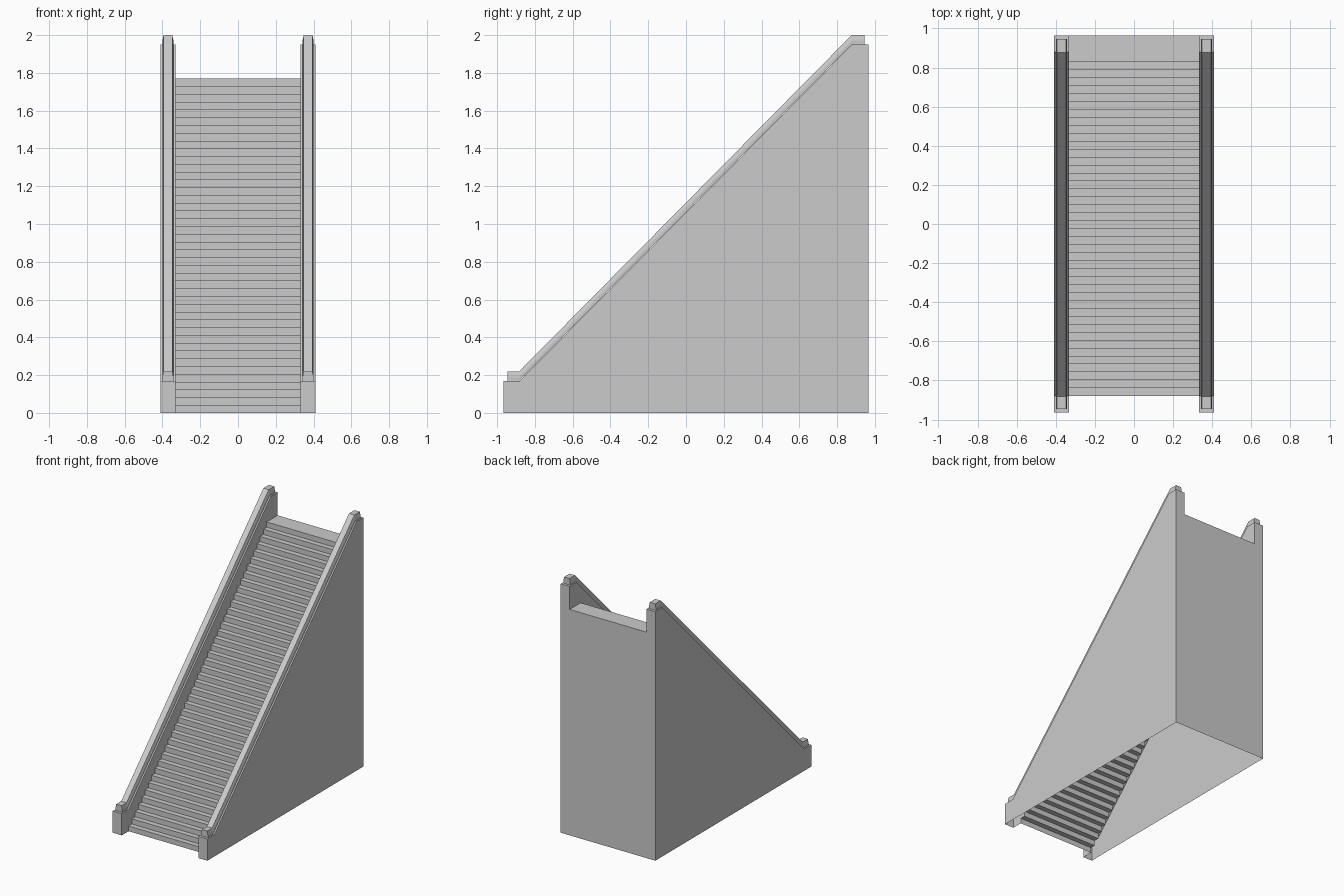
import bpy
import bmesh

STEPS = 43
HALF_OUT, HALF_IN = 0.41, 0.332
FRONT, BACK = -0.965, 0.965
STEP_Y0, STEP_Y1, STEP_TOP = -0.88, 0.87, 1.77

cube = bpy.data.objects.get("Cube")
if cube:
    bpy.data.objects.remove(cube, do_unlink=True)

grey = bpy.data.materials.new("plain grey")
grey.use_nodes = True
COLOUR = (0.6, 0.6, 0.6, 1)
grey.diffuse_color = COLOUR
grey.node_tree.nodes["Principled BSDF"].inputs["Base Color"].default_value = COLOUR


def make_object(name, bm):
    mesh = bpy.data.meshes.new(name)
    bm.to_mesh(mesh)
    bm.free()
    mesh.materials.append(grey)
    obj = bpy.data.objects.new(name, mesh)
    bpy.context.collection.objects.link(obj)
    return obj


def face(bm, points):
    return bm.faces.new([bm.verts.new(p) for p in points])


def loft(bm, sections, closed=False):
    """Join neighbouring rows of points with quads."""
    rows = [[bm.verts.new(p) for p in row] for row in sections]
    for a, b in zip(rows, rows[1:]):
        n = len(a)
        for i in range(n if closed else n - 1):
            j = (i + 1) % n
            bm.faces.new((a[i], a[j], b[j], b[i]))
    return rows


# Side profiles in (y, z)
wall_top = [(FRONT, 0.17), (-0.88, 0.17), (0.88, 1.95), (BACK, 1.95)]
rail_path = [(-0.945, 0.17), (-0.883, 0.17), (0.877, 1.95), (0.945, 1.95)]
run = (STEP_Y1 - STEP_Y0) / STEPS
rise = STEP_TOP / STEPS
stair = [(STEP_Y0, 0)]
for i in range(STEPS):
    y = STEP_Y0 + i * run
    stair += [(y, (i + 1) * rise), (y + run, (i + 1) * rise)]
stair[-1] = (BACK, STEP_TOP)

# Stair surface, open underneath
bm = bmesh.new()
loft(bm, [[(-HALF_IN, y, z), (HALF_IN, y, z)] for y, z in stair])
bmesh.ops.recalc_face_normals(bm, faces=bm.faces)
if sum(f.normal.z for f in bm.faces) < 0:
    bmesh.ops.reverse_faces(bm, faces=bm.faces)
make_object("stairs", bm)

# Back panel
bm = bmesh.new()
face(bm, [(HALF_IN, BACK, 0), (-HALF_IN, BACK, 0),
          (-HALF_IN, BACK, STEP_TOP), (HALF_IN, BACK, STEP_TOP)])
make_object("back_panel", bm)

for side, s in (("left", 1), ("right", -1)):
    xo, xi = s * HALF_OUT, s * HALF_IN

    # Hollow side wall: outer sheet, inner sheet above the stairs, cap and ends
    bm = bmesh.new()
    face(bm, [(xo, y, z) for y, z in [(FRONT, 0), (BACK, 0)] + wall_top[::-1]])
    face(bm, [(xi, y, z) for y, z in
              wall_top + stair[::-1] + [(FRONT, 0)]])
    outline = [(FRONT, 0)] + wall_top + [(BACK, 0)]
    loft(bm, [[(xi, y, z), (xo, y, z)] for y, z in outline])
    bmesh.ops.remove_doubles(bm, verts=bm.verts, dist=0.0001)
    bmesh.ops.recalc_face_normals(bm, faces=bm.faces)
    make_object(side + "_side_wall", bm)

    # Handrail with slightly tapered top
    xc = s * 0.371
    section = [(-0.029, 0), (-0.029, 0.022), (-0.023, 0.05),
               (0.023, 0.05), (0.029, 0.022), (0.029, 0)]
    bm = bmesh.new()
    rows = loft(bm, [[(xc + dx, y, z + dz) for dx, dz in section]
                     for y, z in rail_path], closed=True)
    bm.faces.new(rows[0])
    bm.faces.new(rows[-1])
    bmesh.ops.recalc_face_normals(bm, faces=bm.faces)
    make_object(side + "_handrail", bm)
